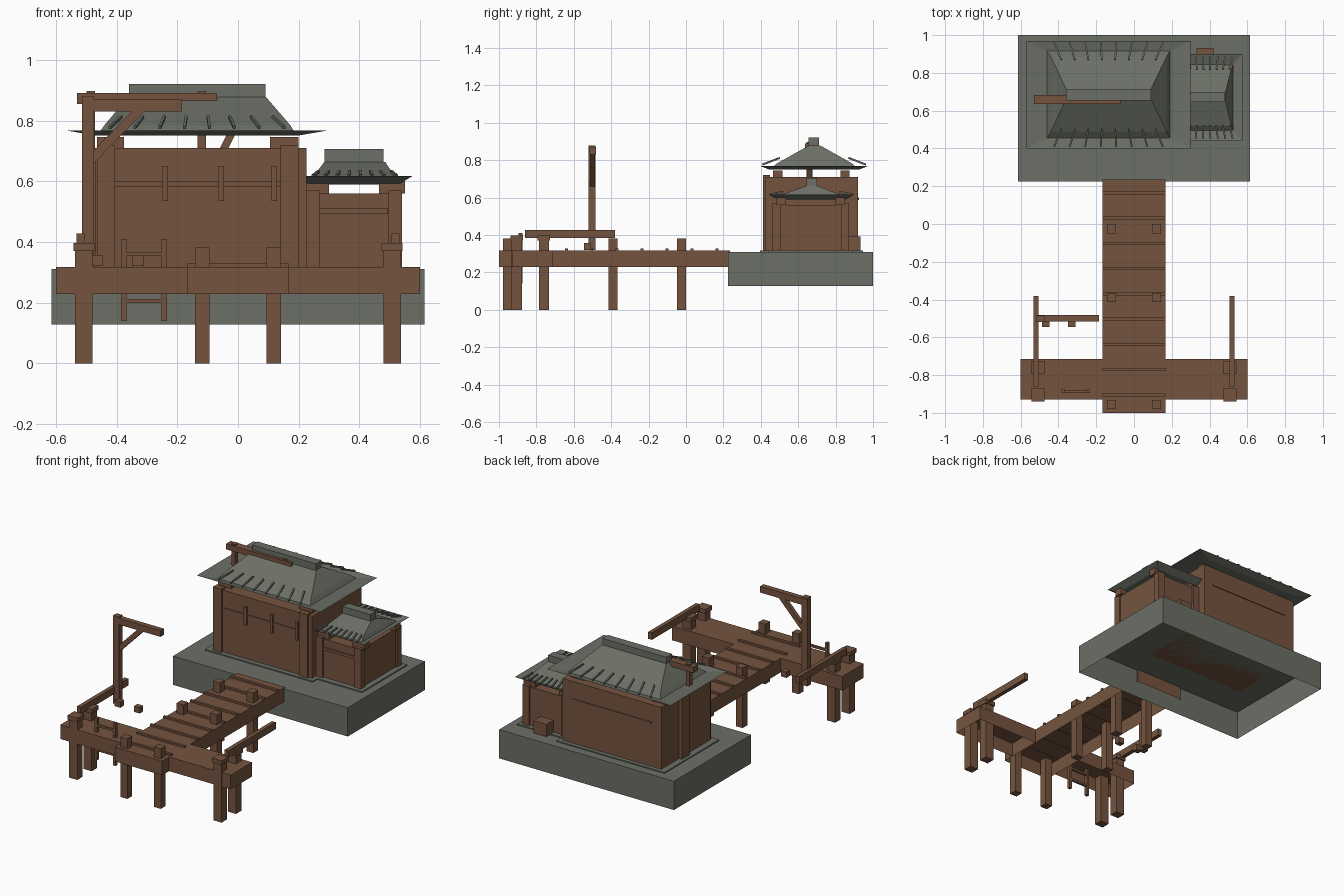
import bpy, bmesh, math
from mathutils import Vector

if "Cube" in bpy.data.objects:
    bpy.data.objects.remove(bpy.data.objects["Cube"])


def material(name, rgb):
    m = bpy.data.materials.new(name)
    m.diffuse_color = (*rgb, 1)
    m.use_nodes = True
    m.node_tree.nodes["Principled BSDF"].inputs["Base Color"].default_value = m.diffuse_color
    return m


WOOD = material("brown wood", (0.178, 0.088, 0.05))
STONE = material("grey green stone", (0.148, 0.160, 0.132))


def finish(bm, name, mat):
    bmesh.ops.recalc_face_normals(bm, faces=bm.faces)
    me = bpy.data.meshes.new(name)
    bm.to_mesh(me)
    bm.free()
    me.materials.append(mat)
    ob = bpy.data.objects.new(name, me)
    bpy.context.collection.objects.link(ob)
    return ob


def loft(name, rings, mat, bottom=True):
    """Stack of rectangles (x0, x1, y0, y1, z) joined into one shell."""
    bm = bmesh.new()
    loops = [[bm.verts.new(p) for p in ((a, c, z), (b, c, z), (b, d, z), (a, d, z))]
             for a, b, c, d, z in rings]
    for lo, hi in zip(loops, loops[1:]):
        for i in range(4):
            j = (i + 1) % 4
            bm.faces.new((lo[i], lo[j], hi[j], hi[i]))
    bm.faces.new(loops[-1])
    if bottom:
        bm.faces.new(loops[0][::-1])
    return finish(bm, name, mat)


def box(name, x0, x1, y0, y1, z0, z1, mat=WOOD, bottom=True):
    return loft(name, [(x0, x1, y0, y1, z0), (x0, x1, y0, y1, z1)], mat, bottom)


def strut(name, a, b, w, h, mat=WOOD):
    """Square bar running from point a to point b."""
    a, b = Vector(a), Vector(b)
    ob = box(name, -w / 2, w / 2, -h / 2, h / 2, 0, (b - a).length, mat)
    ob.location = a
    ob.rotation_euler = (b - a).to_track_quat('Z', 'Y').to_euler()
    return ob


# Stone base, hollow underneath, with low plinths for the buildings
box("stone_base", -.615, .615, .225, 1.0, .127, .31, STONE, False)
box("main_plinth", -.51, .25, .395, .945, .31, .317, STONE)
box("annex_plinth", .25, .565, .44, .89, .31, .317, STONE)

# Decks, open underneath
box("pier_deck", -.166, .166, -1.0, .235, .228, .318, WOOD, False)
for s, n in ((-1, "left"), (1, "right")):
    x0, x1 = sorted((s * .166, s * .6))
    box("cross_deck_" + n, x0, x1, -.93, -.715, .228, .318, WOOD, False)
for i in range(9):
    y = -.905 + i * .1337
    box("deck_slat", -.168, .168, y - .008, y + .008, .316, .329)

# Pier posts, corner posts with caps, and side rails
for s in (-1, 1):
    for y in (-.955, -.39, -.025):
        x = s * .118
        box("pier_post", x - .024, x + .024, y - .024, y + .024, 0, .382)
    for y in (-.905, -.76):
        x = s * .508
        box("corner_post", x - .029, x + .029, y - .027, y + .027, 0, .385)
        box("corner_post_cap", x - .035, x + .035, y - .034, y + .034, .37, .397)
    x = s * .519
    box("side_rail", x - .013, x + .013, -.86, -.38, .383, .427)

# Ladder at the deck
for x in (-.376, -.243):
    box("ladder_rail", x - .009, x + .009, -.895, -.875, .14, .41)
for z in (.205, .28, .36):
    box("ladder_rung", -.376, -.243, -.892, -.878, z - .007, z + .007)

# Crane: mast, arm, brace and two small blocks
box("crane_mast", -.515, -.475, -.52, -.484, .32, .88)
box("crane_arm", -.51, -.185, -.516, -.482, .83, .87)
strut("crane_brace", (-.485, -.5, .67), (-.32, -.5, .84), .025, .03)
for x in (-.467, -.33):
    box("crane_block", x - .02, x + .02, -.545, -.51, .32, .357)

# Main house: walls, corner pillars, caps, trim
box("main_walls", -.47, .225, .425, .92, .31, .71)
for x, c0, c1 in ((-.435, -.465, -.375), (.17, .105, .2)):
    box("main_pillar", x - .03, x + .03, .412, .45, .31, .72)
    for y in (.49, .85):
        box("main_pillar_cap", c0, c1, y - .025, y + .025, .705, .745)
box("side_pillar", -.49, -.46, .66, .74, .31, .71)
box("main_front_band", -.41, .14, .42, .426, .583, .6)
box("main_back_band", -.4, .16, .919, .925, .588, .6)
for x in (-.24, -.055, .12):
    box("wall_strip", x - .009, x + .009, .413, .426, .535, .65)

# Annex: walls, corner posts, caps, trim, crate at the back
box("annex_walls", .22, .53, .475, .86, .31, .56)
for x, c0, c1 in ((.248, .222, .3), (.518, .465, .55)):
    for y, out in ((.485, -1), (.85, 1)):
        box("annex_post", x - .022, x + .022, y - .022, y + .022, .31, .57)
        cy = y - out * .025
        box("annex_cap", c0, c1, cy - .025, cy + .025, .56, .6)
box("annex_front_band", .27, .495, .468, .476, .492, .51)
box("back_crate", .33, .42, .86, .932, .315, .393)

# Roofs with upturned eaves and ridge boxes
loft("main_roof", [(-.465, .195, .445, .925, .75), (-.57, .30, .40, .97, .768),
                   (-.46, .19, .455, .915, .757), (-.44, .172, .49, .885, .785),
                   (-.36, .09, .66, .715, .88)], STONE)
box("main_ridge", -.36, .09, .655, .712, .875, .921, STONE)
loft("annex_roof", [(.235, .53, .49, .855, .59), (.19, .575, .44, .90, .617),
                    (.24, .525, .495, .845, .598), (.25, .515, .52, .82, .618),
                    (.285, .485, .645, .70, .664)], STONE)
box("annex_ridge", .285, .48, .645, .70, .66, .706, STONE)


# Roof ribs fanning out at front and back
def ribs(name, cx, half, n, ys, z_out, z_in):
    for y_out, y_in in ys:
        for i in range(n):
            t = 2 * i / (n - 1) - 1
            strut(name, (cx + t * half * 1.15, y_out, z_out),
                  (cx + t * half, y_in, z_in), .009, .009, STONE)


ribs("main_roof_rib", -.135, .25, 8, ((.41, .50), (.96, .87)), .777, .812)
ribs("annex_roof_rib", .385, .12, 8, ((.45, .52), (.89, .82)), .617, .632)

# Beam lying over the main roof with its posts and brace
box("roof_beam", -.53, -.07, .636, .684, .855, .89)
for x in (-.485, -.12):
    box("roof_beam_post", x - .014, x + .014, .645, .675, .71, .897)
strut("roof_beam_brace", (-.05, .66, .70), (-.015, .66, .77), .02, .025)
